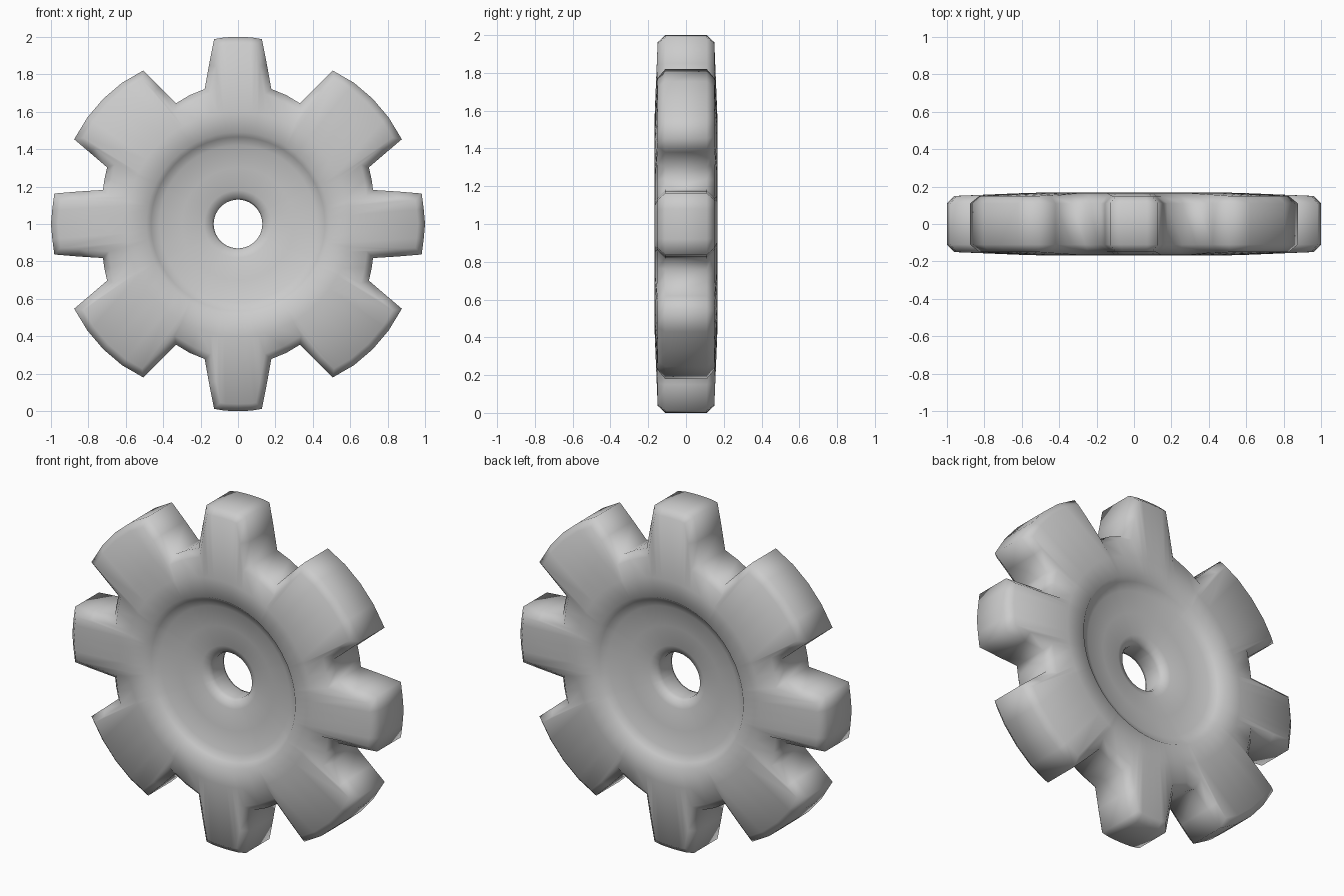
import bpy, bmesh, math
from mathutils import Vector

cube = bpy.data.objects.get("Cube")
if cube:
    bpy.data.objects.remove(cube, do_unlink=True)

metal = bpy.data.materials.new("plain grey")
metal.use_nodes = True
grey = (0.6, 0.6, 0.6, 1)
metal.diffuse_color = grey
metal.node_tree.nodes["Principled BSDF"].inputs["Base Color"].default_value = grey

# One quarter of the toothed outline, from the top tooth round to the side tooth
quarter = [(0, 1), (0.07, 0.998), (0.128, 0.988), (0.155, 0.85), (0.178, 0.722),
           (0.26, 0.688), (0.332, 0.645), (0.42, 0.735), (0.507, 0.82),
           (0.62, 0.755), (0.72, 0.67), (0.805, 0.57), (0.876, 0.453),
           (0.79, 0.38), (0.70, 0.303), (0.714, 0.24), (0.722, 0.182),
           (0.85, 0.174), (0.982, 0.163), (0.993, 0.08), (1, 0)]
half = quarter + [(x, -z) for x, z in reversed(quarter[:-1])]
outline = [Vector(p) for p in half + [(-x, z) for x, z in reversed(half[1:-1])]]
count = len(outline)


def inset(points, amount):
    """Move every side of the loop inwards by the same amount."""
    moved = []
    for i, p in enumerate(points):
        a = (p - points[i - 1]).normalized()
        b = (points[(i + 1) % count] - p).normalized()
        na, nb = Vector((a.y, -a.x)), Vector((b.y, -b.x))
        miter = (na + nb) / (1 + na.dot(nb))
        moved.append(p + miter * amount)
    return moved


def circle(radius):
    return [p.normalized() * radius for p in outline]


# Loops of one face: chamfered tooth edge, hub face, stepped dish and bore lip
side = [(outline, 0.11), (inset(outline, 0.038), 0.15), (circle(0.60), 0.165),
        (circle(0.49), 0.168), (circle(0.465), 0.14), (circle(0.42), 0.118),
        (circle(0.30), 0.1), (circle(0.18), 0.085), (circle(0.14), 0.07),
        (circle(0.13), 0.045)]
loops = [(pts, -y) for pts, y in side] + [(pts, y) for pts, y in reversed(side)]

bm = bmesh.new()
rings = [[bm.verts.new((p.x, y, p.y + 1)) for p in pts] for pts, y in loops]
for r, ring in enumerate(rings):
    after = rings[(r + 1) % len(rings)]
    for i in range(count):
        j = (i + 1) % count
        bm.faces.new((ring[i], ring[j], after[j], after[i]))
bmesh.ops.recalc_face_normals(bm, faces=bm.faces)

mesh = bpy.data.meshes.new("gear_wheel")
bm.to_mesh(mesh)
bm.free()
mesh.materials.append(metal)
gear = bpy.data.objects.new("gear_wheel", mesh)
bpy.context.collection.objects.link(gear)
bpy.context.view_layer.objects.active = gear
gear.select_set(True)
bpy.ops.object.shade_smooth_by_angle(angle=math.radians(100))
